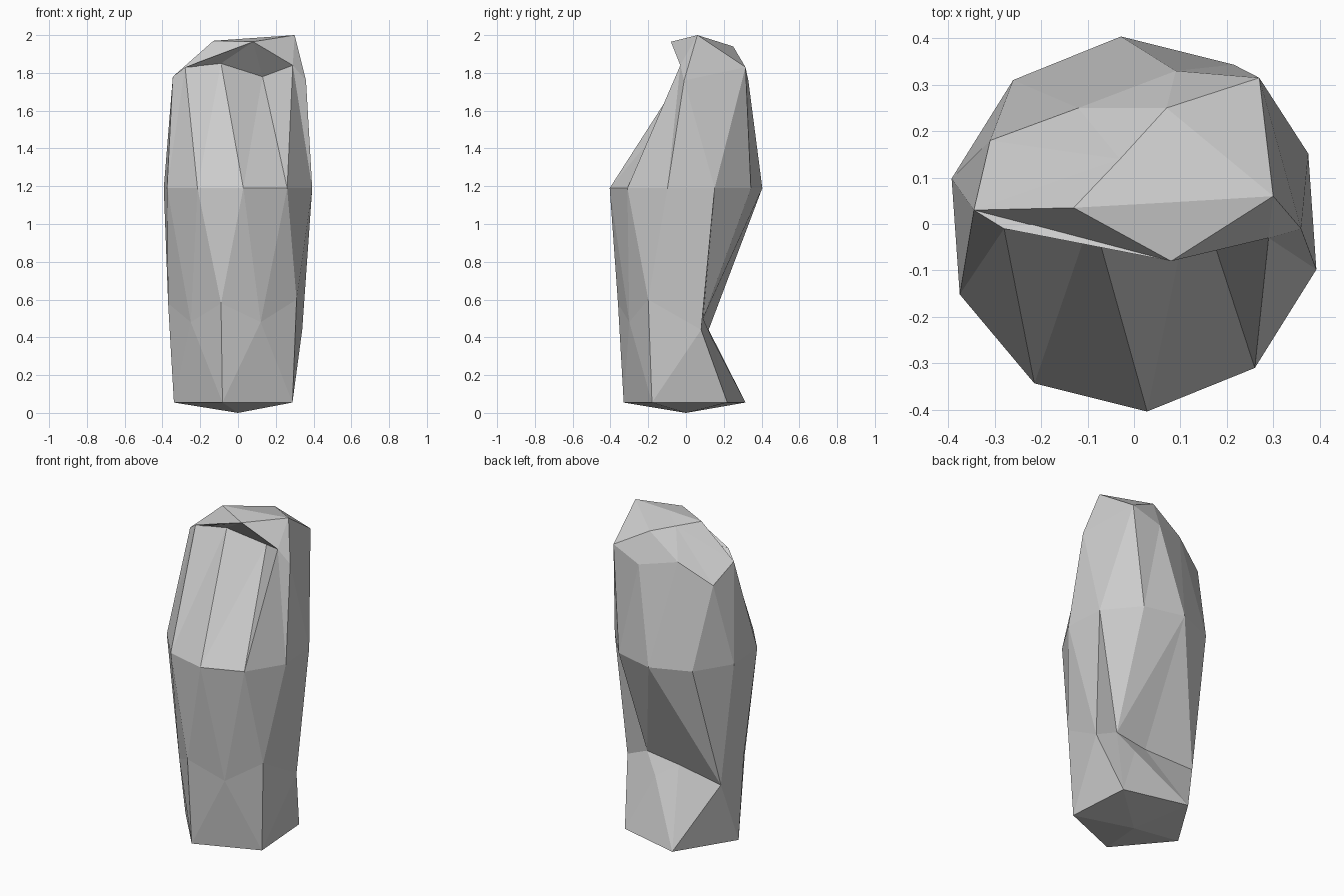
import bpy, bmesh
from math import cos, sin, radians

if "Cube" in bpy.data.objects:
    bpy.data.objects.remove(bpy.data.objects["Cube"])


def arc(n, r, start, z):
    """Evenly spaced ring of n points."""
    return [(r * cos(radians(start + 360 / n * i)), r * sin(radians(start + 360 / n * i)), z)
            for i in range(n)]


# Rings of the rock, top to bottom; each runs anticlockwise from the front
crown = [(.08, -.08, 1.965), (.30, .06, 2.0), (.07, .25, 1.94), (-.03, .14, 1.955), (-.13, .035, 1.97)]
shoulder_mid = [(.29, -.03, 1.84), (.27, .315, 1.83), (-.12, .25, 1.80), (-.345, .03, 1.78), (-.09, .02, 1.85)]
shoulder = [(.13, .09, 1.78), (.36, -.01, 1.76), (.09, .33, 1.76), (-.31, .18, 1.68), (-.28, -.01, 1.83)]
belly = arc(10, .405, -86, 1.19)
waist = [(.31, -.20, .60), (.20, .09, .50), (-.01, .085, .47), (-.37, -.03, .58), (-.09, -.36, .58)]
waist_low = [(.12, -.30, .48), (.34, .08, .44), (.11, .14, .39), (-.32, .12, .44), (-.25, -.21, .48)]
foot = arc(5, .34, -32, .055)

bm = bmesh.new()
T, N, U, E, L, M, P = [[bm.verts.new(p) for p in ring] for ring in
                       (crown, shoulder_mid, shoulder, belly, waist, waist_low, foot)]
apex = bm.verts.new((.085, .047, 1.985))
nadir = bm.verts.new((0, 0, 0))

# Five repeating wedges of triangles
tris = []
for k in range(5):
    n, p = (k + 1) % 5, k - 1
    a, b, c = E[2 * k], E[2 * k + 1], E[2 * n]
    tris += [(apex, T[k], T[n]), (T[k], N[k], T[n]), (T[k], U[k], N[k]), (T[n], N[k], U[n]),
             (U[k], a, b), (U[k], b, N[k]), (N[k], b, c), (U[n], N[k], c),
             (b, L[k], c), (a, M[k], b), (a, L[p], M[k]), (b, M[k], L[k]),
             (M[k], L[p], P[p]), (M[k], P[k], L[k]), (M[k], P[p], P[k]), (P[p], nadir, P[k])]


def flip(a, b):
    """Turn the edge shared by two triangles."""
    pair = [t for t in tris if a in t and b in t]
    c, d = [next(v for v in t if v not in (a, b)) for t in pair]
    for t in pair:
        tris.remove(t)
    tris.extend([(a, c, d), (b, d, c)])


# Overhang above the notch at the back
flip(E[6], L[2])
flip(M[2], E[4])
flip(M[2], E[5])
# Jutting lip at the top of the front
flip(T[4], N[4])
flip(T[4], U[4])

for t in tris:
    bm.faces.new(t)
bmesh.ops.recalc_face_normals(bm, faces=bm.faces)
mesh = bpy.data.meshes.new("standing_rock")
bm.to_mesh(mesh)
bm.free()
bpy.context.collection.objects.link(bpy.data.objects.new("standing_rock", mesh))
